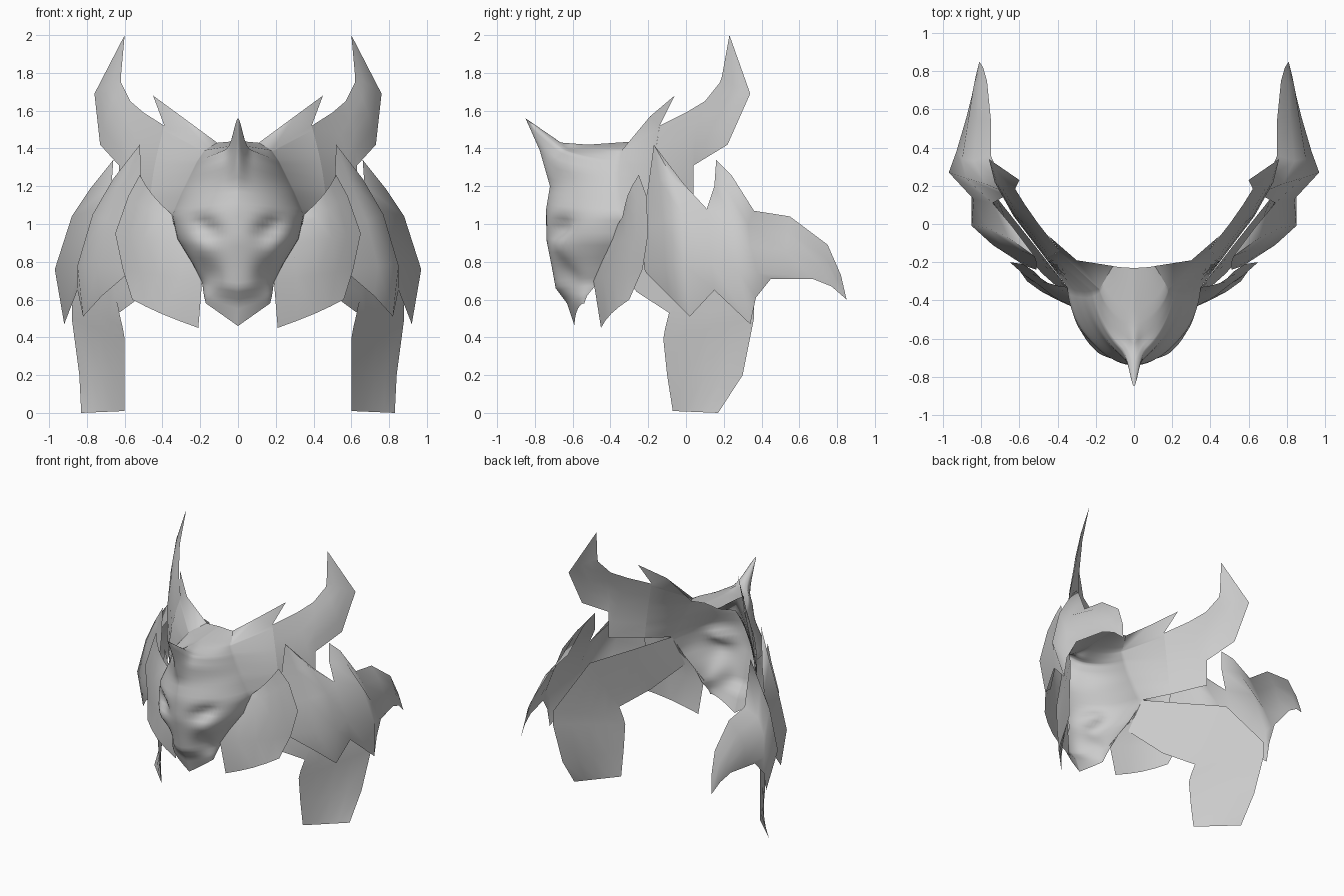
import bpy
import bmesh
from math import sin, cos, pi, exp, radians
from mathutils import Vector

default_cube = bpy.data.objects.get("Cube")
if default_cube:
    bpy.data.objects.remove(default_cube, do_unlink=True)

# One plain grey for every plate
GREY = (0.6, 0.6, 0.6, 1.0)
material = bpy.data.materials.new("plain_grey")
material.use_nodes = True
material.diffuse_color = GREY
shader = material.node_tree.nodes["Principled BSDF"]
shader.inputs["Base Color"].default_value = GREY
shader.inputs["Roughness"].default_value = 0.8


def loft(name, *grids, extra_triangles=()):
    """Skin one or more grids of points, weld them and mirror across the middle."""
    bm = bmesh.new()
    for rows in grids:
        grid = [[bm.verts.new(point) for point in row] for row in rows]
        for row, following in zip(grid, grid[1:]):
            for i in range(len(row) - 1):
                bm.faces.new((row[i], row[i + 1], following[i + 1], following[i]))
    for triangle in extra_triangles:
        bm.faces.new([bm.verts.new(point) for point in triangle])
    bmesh.ops.remove_doubles(bm, verts=bm.verts, dist=0.0005)
    bmesh.ops.recalc_face_normals(bm, faces=bm.faces)

    # Turn the sheet so that its front looks forward and outward
    outward = Vector((1, -1, 0))
    if sum(face.normal.dot(outward) * face.calc_area() for face in bm.faces) < 0:
        bmesh.ops.reverse_faces(bm, faces=bm.faces)

    mesh = bpy.data.meshes.new(name)
    bm.to_mesh(mesh)
    bm.free()
    mesh.materials.append(material)
    part = bpy.data.objects.new(name, mesh)
    bpy.context.collection.objects.link(part)

    mirror = part.modifiers.new("both_sides", "MIRROR")
    mirror.use_clip = True
    bpy.ops.object.select_all(action="DESELECT")
    part.select_set(True)
    bpy.context.view_layer.objects.active = part
    bpy.ops.object.shade_smooth_by_angle(angle=radians(75))


def bowed_rows(edge, opposite_edge, bow):
    """Stretch a sheet between two edges, bowed outward along its middle."""
    rows = []
    for start, end in zip(edge, opposite_edge):
        start, end = Vector(start), Vector(end)
        push = Vector((0.7, -0.7, 0)) * bow * min(1, (end - start).length * 3)
        rows.append([start.lerp(end, step / 4) + push * sin(pi * step / 4)
                     for step in range(5)])
    return rows


def bump(x, z, centre_x, centre_z, width, height):
    return exp(-((x - centre_x) / width) ** 2 - ((z - centre_z) / height) ** 2)


def mask_point(t, z_front, z_side, width, y_front, y_side, spike):
    """A point round the mask, with eye sockets, cheek hollows and forehead spike."""
    # The forehead is more wedge-shaped than the rounder lower face
    wedge = 0.4 * min(1, max(0, (z_front - 1) * 4))
    across = sin(t) + (t * 2 / pi - sin(t)) * wedge
    forward = cos(t) + (1 - t * 2 / pi - cos(t)) * wedge
    x = width * across
    y = y_side + (y_front - y_side) * forward
    z = z_front + (z_side - z_front) * across
    slant = z - 0.3 * (x - 0.17)
    y += 0.06 * bump(x, slant, 0.17, 0.98, 0.08, 0.05)
    y += 0.04 * bump(x, z, 0.15, 0.72, 0.06, 0.08)
    y -= 0.02 * bump(x, z, 0.20, 0.87, 0.06, 0.05)
    pull = spike * exp(-(t / 0.17) ** 2)
    return x, y - 0.15 * pull, z + 0.14 * pull


# Mask: height at middle and side, half width, depth at middle and side, spike
mask_sections = [
    (1.44, 1.43, 0.11, -0.23, -0.22, 0),
    (1.42, 1.39, 0.18, -0.52, -0.34, 0),
    (1.41, 1.36, 0.20, -0.64, -0.345, 0.15),
    (1.42, 1.33, 0.22, -0.70, -0.35, 1),
    (1.35, 1.27, 0.25, -0.73, -0.355, 0.3),
    (1.20, 1.17, 0.30, -0.72, -0.35, 0),
    (1.08, 1.05, 0.35, -0.74, -0.33, 0),
    (0.92, 0.92, 0.32, -0.74, -0.38, 0),
    (0.77, 0.79, 0.24, -0.71, -0.45, 0),
    (0.66, 0.69, 0.19, -0.69, -0.49, 0),
    (0.58, 0.62, 0.18, -0.63, -0.53, 0),
    (0.46, 0.58, 0.17, -0.59, -0.54, 0),
]
mask_rows = []
for upper, lower in zip(mask_sections, mask_sections[1:]):
    for step in range(4):
        mask_rows.append([a + (b - a) * step / 4 for a, b in zip(upper, lower)])
mask_rows.append(mask_sections[-1])
mask_angles = [pi / 2 * (i / 20) ** 1.3 for i in range(21)]
mask_grid = [[mask_point(t, *section) for t in mask_angles] for section in mask_rows]

# Swept horn, growing out of the side of the forehead
horn_root, horn_notch = (0.18, -0.34, 1.39), (0.39, -0.14, 1.52)
horn_tip = (0.60, 0.23, 2.0)
horn_grid = bowed_rows(
    [horn_notch, (0.50, 0.0, 1.59), (0.57, 0.10, 1.65),
     (0.62, 0.18, 1.75), (0.62, 0.19, 1.78), horn_tip],
    [(0.47, -0.17, 1.07), (0.63, 0.04, 1.11), (0.63, 0.04, 1.31),
     (0.73, 0.22, 1.42), (0.76, 0.34, 1.69), horn_tip], 0.02)

# The horn's root follows the mask's side edge so that both weld into one skin
side_edge = [mask_grid[i][-1] for i in range(4, 25)]
first_rib = [Vector(horn_notch).lerp(Vector((0.47, -0.17, 1.07)), i / 20)
             + Vector((0.014, -0.014, 0)) * sin(pi * i / 20) for i in range(21)]
crest_back, crest_edge = (0.11, -0.22, 1.43), (0.30, -0.19, 1.57)
loft("mask_and_horns", mask_grid, [side_edge, first_rib], horn_grid,
     extra_triangles=[
         (crest_back, crest_edge, horn_root),
         (horn_root, crest_edge, horn_notch),
         (crest_edge, (0.45, -0.06, 1.68), horn_notch)])

# Cheek plate beside the jaw
loft("cheek_plate", bowed_rows(
    [(0.35, -0.33, 1.05), (0.34, -0.36, 1.0), (0.30, -0.40, 0.9),
     (0.19, -0.49, 0.7), (0.21, -0.45, 0.45)],
    [(0.52, -0.25, 1.26), (0.58, -0.21, 1.15), (0.65, -0.20, 0.95),
     (0.61, -0.23, 0.76), (0.56, -0.30, 0.6)], 0.03))

# Long inner plate reaching down to the ground
loft("lower_side_plate", bowed_rows(
    [(0.35, -0.33, 1.05), (0.53, -0.10, 0.99), (0.72, 0.14, 0.93), (0.88, 0.36, 0.6),
     (0.88, 0.36, 0.5), (0.84, 0.30, 0.2), (0.83, 0.17, 0)],
    [(0.30, -0.42, 0.82), (0.48, -0.26, 0.64), (0.63, -0.09, 0.53), (0.61, -0.11, 0.45),
     (0.60, -0.12, 0.39), (0.60, -0.10, 0.2), (0.60, -0.07, 0.01)], 0))

# Edge where the front and rear of the shoulder plate meet
seam_top, seam_middle, seam_bottom = (0.74, 0.11, 1.08), (0.84, 0.13, 0.8), (0.85, 0.15, 0.65)

# Front of shoulder: each row runs from the front edge, over the bulge, to the seam
shoulder_peak = (0.52, -0.17, 1.42)
shoulder_front = [
    [shoulder_peak] * 4,
    [(0.51, -0.20, 1.2), (0.59, -0.14, 1.23), (0.66, -0.07, 1.24), (0.64, -0.01, 1.21)],
    [(0.51, -0.24, 0.97), (0.68, -0.12, 1.02), (0.77, -0.02, 1.05), seam_top],
    [(0.57, -0.22, 0.76), (0.74, -0.11, 0.78), (0.85, -0.01, 0.78), seam_middle],
    [(0.58, -0.21, 0.74), (0.72, -0.09, 0.62), (0.82, 0.02, 0.51), seam_bottom],
]

# Rear of shoulder: each row runs from the seam back to the tail tip
tail_tip = (0.81, 0.85, 0.6)
shoulder_rear = [
    [(0.66, 0.16, 1.34), (0.70, 0.24, 1.26), (0.75, 0.36, 1.07), (0.75, 0.55, 1.04),
     (0.77, 0.75, 0.89), (0.79, 0.82, 0.73), tail_tip],
    [(0.67, 0.15, 1.2), (0.78, 0.21, 1.19), (0.84, 0.33, 1.0), (0.82, 0.54, 0.96),
     (0.81, 0.74, 0.82), (0.81, 0.80, 0.71), tail_tip],
    [seam_top, (0.88, 0.24, 1.04), (0.90, 0.34, 0.88), (0.87, 0.53, 0.86),
     (0.84, 0.72, 0.77), (0.82, 0.79, 0.69), tail_tip],
    [seam_middle, (0.97, 0.27, 0.76), (0.93, 0.38, 0.74), (0.88, 0.55, 0.73),
     (0.85, 0.67, 0.71), (0.83, 0.77, 0.67), tail_tip],
    [seam_bottom, (0.92, 0.34, 0.47), (0.92, 0.37, 0.61), (0.90, 0.45, 0.71),
     (0.85, 0.67, 0.71), (0.83, 0.77, 0.67), tail_tip],
]
loft("shoulder_plate", shoulder_front, shoulder_rear)
